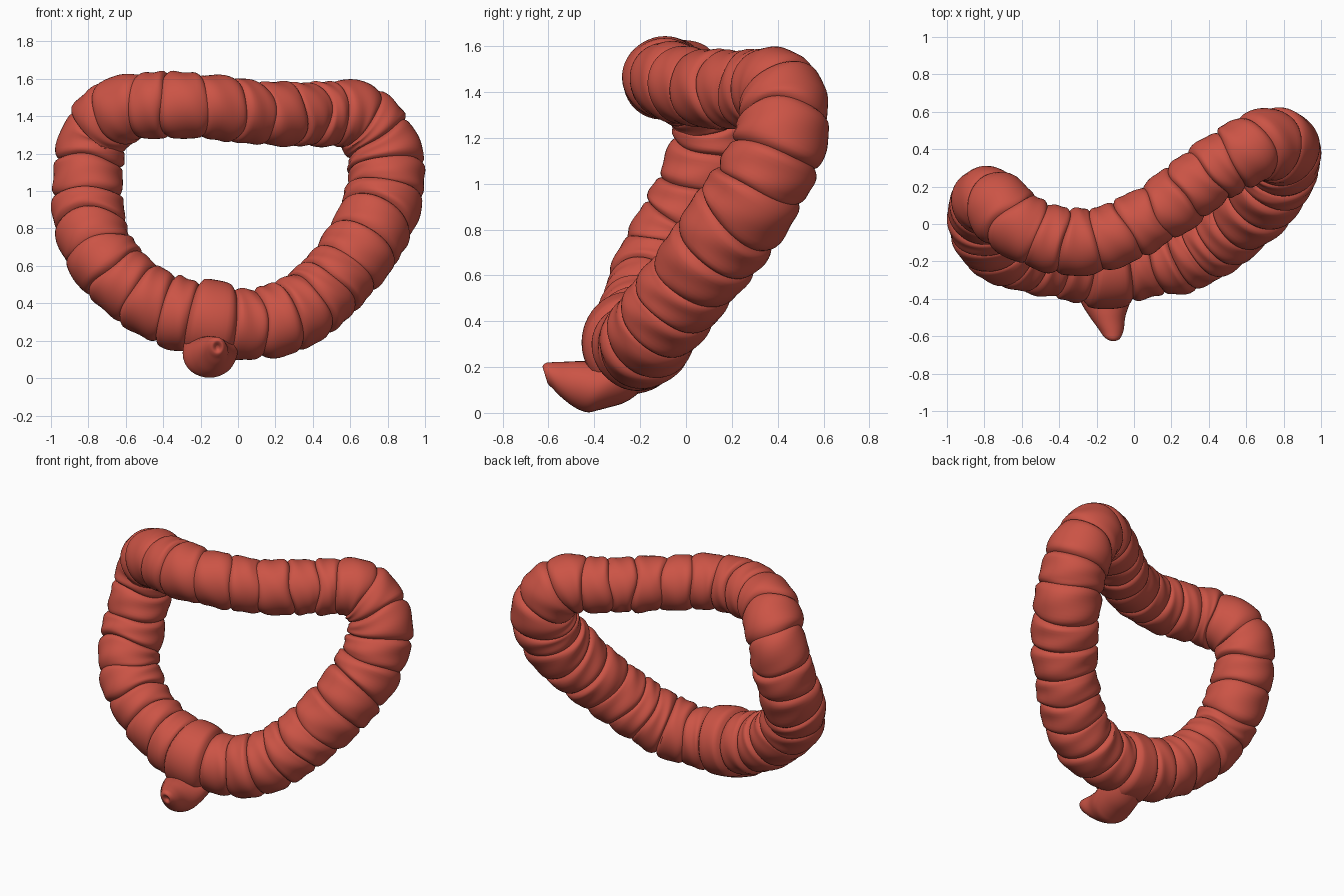
import bpy, bmesh, math, random
from mathutils import Vector

if "Cube" in bpy.data.objects:
    bpy.data.objects.remove(bpy.data.objects["Cube"])

random.seed(4)
red = bpy.data.materials.new("brick red")
red.diffuse_color = (0.6, 0.088, 0.06, 1)
red.use_nodes = True
red.node_tree.nodes["Principled BSDF"].inputs["Base Color"].default_value = red.diffuse_color


def spline(points, closed, steps=24):
    """Catmull-Rom samples through points of any dimension."""
    n, out = len(points), []
    pick = (lambda i: points[i % n]) if closed else (lambda i: points[max(0, min(n - 1, i))])
    for i in range(n if closed else n - 1):
        a, b, c, d = (pick(i + k) for k in (-1, 0, 1, 2))
        for s in range(steps):
            t = s / steps
            out.append([0.5 * (2 * q + (r - p) * t + (2 * p - 5 * q + 4 * r - w) * t * t
                               + (3 * q - p - 3 * r + w) * t ** 3)
                        for p, q, r, w in zip(a, b, c, d)])
    if not closed:
        out.append(list(points[-1]))
    return out


def skin(name, rows, closed):
    """Join rows of points into a smooth tube."""
    bm = bmesh.new()
    vs = [[bm.verts.new(p) for p in row] for row in rows]
    n, m = len(vs), len(vs[0])
    for i in range(n if closed else n - 1):
        for j in range(m):
            k, l = (i + 1) % n, (j + 1) % m
            bm.faces.new((vs[i][j], vs[i][l], vs[k][l], vs[k][j]))
    if not closed:
        bm.faces.new(vs[0])
        bm.faces.new(vs[-1])
    for f in bm.faces:
        f.smooth = True
    bmesh.ops.recalc_face_normals(bm, faces=bm.faces)
    mesh = bpy.data.meshes.new(name)
    bm.to_mesh(mesh)
    bm.free()
    mesh.materials.append(red)
    ob = bpy.data.objects.new(name, mesh)
    bpy.context.collection.objects.link(ob)
    bpy.context.view_layer.objects.active = ob
    ob.select_set(True)
    bpy.ops.object.shade_smooth_by_angle(angle=math.radians(50))
    ob.select_set(False)
    return ob


# Centre line of the ring: x, y, z, radius
path = [(-0.14, -0.235, 0.305, 0.205), (0.08, -0.205, 0.29, 0.192), (0.30, -0.155, 0.345, 0.20),
        (0.51, -0.025, 0.515, 0.20), (0.685, 0.15, 0.745, 0.205), (0.785, 0.32, 0.99, 0.21),
        (0.775, 0.42, 1.22, 0.20), (0.64, 0.405, 1.40, 0.187), (0.42, 0.28, 1.41, 0.177),
        (0.15, 0.075, 1.415, 0.173), (-0.15, -0.075, 1.45, 0.178), (-0.40, -0.088, 1.46, 0.182),
        (-0.62, -0.005, 1.435, 0.187), (-0.76, 0.12, 1.31, 0.183), (-0.80, 0.10, 1.10, 0.187),
        (-0.80, 0.01, 0.88, 0.192), (-0.75, -0.10, 0.685, 0.195), (-0.595, -0.17, 0.50, 0.19),
        (-0.38, -0.21, 0.365, 0.192)]
dense = spline(path, True)
dense.append(dense[0])
length = [0.0]
for a, b in zip(dense, dense[1:]):
    length.append(length[-1] + (Vector(b[:3]) - Vector(a[:3])).length)


def at(s):
    """Centre and radius at distance s along the ring."""
    s %= length[-1]
    i = next(k for k in range(len(length) - 1) if length[k + 1] >= s)
    f = (s - length[i]) / (length[i + 1] - length[i])
    v = [p + (q - p) * f for p, q in zip(dense[i], dense[i + 1])]
    return Vector(v[:3]), v[3]


# Ribbed ring: uneven, tilted bands with a deep crease between neighbours
BANDS, STEPS, SIDES = 30, 13, 48
widths = [random.uniform(0.85, 1.15) for _ in range(BANDS)]
widths[0] = 1.3                      # broad band that carries the stub
scale = length[-1] / sum(widths)
tilts = [(random.uniform(-0.025, 0.025), random.uniform(-0.022, 0.022), random.uniform(-0.01, 0.01))
         for _ in range(BANDS)]
tilts[0] = tilts[1] = (0, 0, 0)
plane_normal = Vector((0, -0.97, 0.25))
rows, start = [], -widths[0] * scale / 2
for b in range(BANDS):
    w = widths[b] * scale
    fat = random.uniform(0.98, 1.02) if b else 1.08
    lean = random.uniform(-0.03, 0.03)
    phase = random.uniform(0, math.tau)
    soft = 1 if b else 0.2
    for k in range(STEPS):
        u = 0.5 - 0.5 * math.cos(math.pi * k / STEPS)   # denser near the creases
        s = start + w * u
        c, r = at(s)
        tangent = (at(s + 0.05)[0] - at(s - 0.05)[0]).normalized()
        side = (plane_normal - tangent * plane_normal.dot(tangent)).normalized()
        out = tangent.cross(side)
        swell = 1 - abs(2 * u - 1) ** 6
        blend = min(1, u / 0.12, (1 - u) / 0.12)
        nxt = tilts[(b + 1) % BANDS]
        ta, tb, tc = (p + (q - p) * u for p, q in zip(tilts[b], nxt))
        row = []
        for j in range(SIDES):
            a = math.tau * j / SIDES
            shift = ta * math.cos(a) + tb * math.sin(a) + tc * math.sin(3 * a + 1.3)
            # soft diagonal folds on each band
            fold = 0.014 * math.sin(2 * a + phase + 5 * u) + 0.014 * math.sin(3 * a - 9 * u + 2 * phase)
            rad = r * (0.88 + swell * 0.115
                       + blend * (fold * soft + (fat - 1) + lean * (2 * u - 1)))
            row.append(c + (side * math.cos(a) + out * math.sin(a)) * rad + tangent * shift)
        rows.append(row)
    start += w
skin("ribbed_ring", rows, True)

# Tapered stub poking forward beneath the ring: x, y, z, half width, half height
stub = [(-0.14, -0.10, 0.25, 0.09, 0.10), (-0.14, -0.20, 0.205, 0.13, 0.155),
        (-0.145, -0.30, 0.165, 0.146, 0.15), (-0.153, -0.40, 0.118, 0.138, 0.118),
        (-0.143, -0.49, 0.125, 0.098, 0.10), (-0.122, -0.56, 0.145, 0.068, 0.078),
        (-0.115, -0.595, 0.16, 0.05, 0.06), (-0.11, -0.615, 0.165, 0.028, 0.035),
        (-0.11, -0.60, 0.165, 0.008, 0.01)]
rows = []
samples = spline(stub, False, 6)
for i, (x, y, z, wide, high) in enumerate(samples):
    tilt = 0.3 * min(1, max(-1, (y + 0.48) / 0.12))   # lean with the bend of the stub
    up = Vector((0, math.sin(tilt), math.cos(tilt)))
    rows.append([Vector((x, y, z)) + Vector((wide * math.cos(a), 0, 0)) + up * high * math.sin(a)
                 for a in (math.tau * j / 32 for j in range(32))])
skin("front_stub", rows, False)
